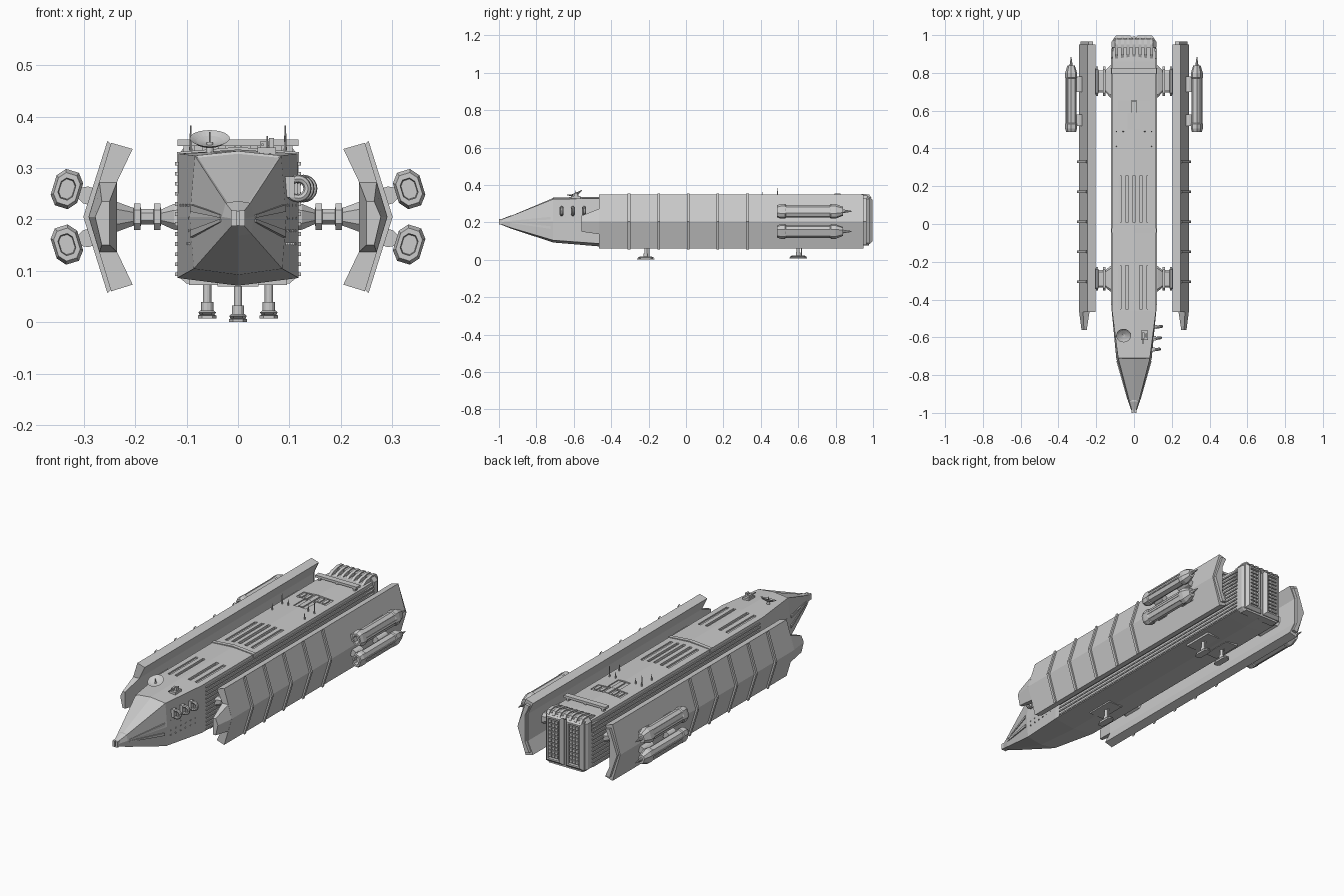
import bpy, bmesh, math
from mathutils import Matrix, Vector


def finish(bm, name):
    bmesh.ops.recalc_face_normals(bm, faces=bm.faces)
    me = bpy.data.meshes.new(name)
    bm.to_mesh(me)
    bm.free()
    ob = bpy.data.objects.new(name, me)
    bpy.context.collection.objects.link(ob)
    return ob


def loft(name, sections, inset=None):
    """Skin rings of 3D points, capped at both ends."""
    bm = bmesh.new()
    rings = [[bm.verts.new(p) for p in s] for s in sections]
    n = len(rings[0])
    for a, b in zip(rings, rings[1:]):
        for i in range(n):
            bm.faces.new((a[i], a[(i + 1) % n], b[(i + 1) % n], b[i]))
    bm.faces.new(rings[0])
    bm.faces.new(rings[-1])
    if inset:
        bmesh.ops.recalc_face_normals(bm, faces=bm.faces)
        inset(bm)
    return finish(bm, name)


def at_y(profile, y, s=1, sx=1.0):
    return [(s * x * sx, y, z) for x, z in profile]


def boxes(name, items):
    """One object from boxes given as x0,x1,y0,y1,z0,z1."""
    bm = bmesh.new()
    for x0, x1, y0, y1, z0, z1 in items:
        m = Matrix.Translation(((x0 + x1) / 2, (y0 + y1) / 2, (z0 + z1) / 2)) @ \
            Matrix.Diagonal((abs(x1 - x0), y1 - y0, z1 - z0, 1))
        bmesh.ops.create_cube(bm, size=1, matrix=m)
    return finish(bm, name)


def cones(name, items, seg=12):
    """Upright cones: x, y, z0, z1, r0, r1."""
    bm = bmesh.new()
    for x, y, z0, z1, r0, r1 in items:
        bmesh.ops.create_cone(bm, cap_ends=True, segments=seg, radius1=r0, radius2=r1,
                              depth=z1 - z0, matrix=Matrix.Translation((x, y, (z0 + z1) / 2)))
    return finish(bm, name)


# Faceted nose and main hull
def ring(y, bc, bx, bz, mx, mz, tx, tz, tc):
    half = [(bx, bz), (mx, mz), (tx, tz)]
    pts = [(0, bc)] + half + [(0, tc)] + [(-x, z) for x, z in reversed(half)]
    return at_y(pts, y)


def nose_panels(bm):
    bm.normal_update()
    top = [f for f in bm.faces if -0.9 < f.calc_center_median().y < -0.75
           and f.normal.z > 0.2 and abs(f.calc_center_median().x) < 0.05]
    bmesh.ops.inset_region(bm, faces=top, thickness=0.007, depth=-0.003)


neck = ring(-0.46, 0.071, 0.118, 0.086, 0.118, 0.205, 0.116, 0.328, 0.336)
loft("nose", [
    ring(-0.99, 0.188, 0.010, 0.190, 0.013, 0.202, 0.010, 0.214, 0.216),
    ring(-0.94, 0.168, 0.026, 0.172, 0.031, 0.205, 0.024, 0.232, 0.236),
    ring(-0.71, 0.092, 0.086, 0.104, 0.094, 0.205, 0.084, 0.324, 0.333), neck], nose_panels)
hull = loft("hull", [
    neck,
    ring(0.86, 0.071, 0.118, 0.086, 0.118, 0.205, 0.116, 0.328, 0.336),
    ring(0.95, 0.074, 0.116, 0.088, 0.116, 0.205, 0.110, 0.325, 0.332)])

# Recessed deck slots, cut and applied; the uncut hull is kept if a solver fails
slots = [(x - 0.008, x + 0.008, 0.01, 0.255, 0.323, 0.36) for x in (-0.074, -0.037, 0.001, 0.037, 0.074)]
slots += [(s * x - 0.008, s * x + 0.008, -0.45, -0.22, 0.323, 0.36) for x in (0.038, 0.078) for s in (1, -1)]
slots += [(-0.034, 0.034, 0.5, 0.588, 0.329, 0.36), (-0.085, 0.085, 0.592, 0.655, 0.327, 0.36)]
cutter = boxes("slot_cutter", slots)
cutter.hide_render = True
for solver in ("EXACT", "FLOAT"):
    mod = hull.modifiers.new("slots", "BOOLEAN")
    mod.object = cutter
    mod.operation = "DIFFERENCE"
    mod.solver = solver
    bpy.context.view_layer.update()
    cut = bpy.data.meshes.new_from_object(hull.evaluated_get(bpy.context.evaluated_depsgraph_get()))
    hull.modifiers.clear()
    zs = [v.co.z for v in cut.vertices]
    if len(zs) > 60 and min(zs) < 0.08:
        hull.data = cut
        break
bpy.data.objects.remove(cutter)

boxes("deck_machinery", [(-0.012, 0.012, 0.51, 0.65, 0.32, 0.335)] +
      [(x - 0.008, x + 0.008, 0.6, 0.645, 0.32, 0.333) for x in (-0.065, -0.035, 0.035, 0.065)])

# Roof ridges across the deck
roof = [(-0.119, 0.31), (0.119, 0.31), (0.119, 0.331), (0, 0.341), (-0.119, 0.331)]
loft("deck_ridge", [at_y(roof, -0.045), at_y(roof, -0.025)])
boxes("rear_deck_bar", [(-0.118, 0.118, 0.795, 0.825, 0.343, 0.355)] +
      [(x - 0.006, x + 0.006, 0.8, 0.82, 0.32, 0.345) for x in (-0.1, 0, 0.1)])

# Lengthwise ribs along hull sides
boxes("side_ribs", [(s * 0.112, s * 0.1225, -0.43, 0.93, z, z + 0.007)
                    for s in (1, -1) for z in [0.09 + 0.0195 * i for i in range(12)]])

# Nose tip, cheek strips and portholes
boxes("nose_sensor", [(s * 0.002, s * 0.014, -1.0, -0.95, 0.187, 0.217) for s in (1, -1)])
for s in (1, -1):
    for za, zb in ((0.206, 0.222), (0.198, 0.172)):
        a, b = Vector((s * 0.033, -0.93, za)), Vector((s * 0.0915, -0.725, zb))
        loft("cheek_strip", [[(p.x + s * dx, p.y, p.z + dz * w) for dx, dz in
                              ((-0.006, -1), (0.002, -1), (0.002, 1), (-0.006, 1))]
                             for p, w in ((a, 0.003), (b, 0.007))])


def side_x(y):
    return 0.094 + (y + 0.71) * 0.096


boxes("portholes", [(s * (side_x(y) - 0.012), s * side_x(y), y - 0.003, y + 0.003, z, z + 0.005)
                    for s in (1, -1) for z in (0.15, 0.175, 0.2, 0.225)
                    for y in [-0.68 + 0.035 * i for i in range(6)]])

# Stern engine block with two grilles and curved top fins
stern = [(-0.1, 0.075), (0.1, 0.075), (0.118, 0.09), (0.118, 0.325), (0.1, 0.345),
         (-0.1, 0.345), (-0.118, 0.325), (-0.118, 0.09)]
loft("stern_block", [at_y(stern, 0.935), at_y(stern, 0.965), at_y(stern, 0.978, 1, 0.93)])
for s in (1, -1):
    def rect(y, d):
        return [(s * x, y, z) for x, z in ((0.006 + d, 0.085 + d), (0.108 - d, 0.085 + d),
                                           (0.108 - d, 0.335 - d), (0.006 + d, 0.335 - d))]
    loft("engine_frame", [rect(0.96, 0), rect(0.982, 0), rect(0.998, 0.014), rect(0.998, 0.022),
                          rect(0.987, 0.024)])
    boxes("engine_grille", [(s * x, s * (x + 0.014), 0.98, 0.996, z, z + 0.014)
                            for x in (0.034, 0.052, 0.07) for z in [0.115 + 0.0195 * i for i in range(10)]])
for i in range(7):
    x = -0.093 + 0.031 * i
    fin = [(0.87, 0.325), (0.9, 0.343), (0.95, 0.352), (0.98, 0.348), (0.992, 0.33), (0.98, 0.32)]
    loft("stern_fin", [[(x + d, y, z) for y, z in fin] for d in (-0.008, 0.008)])

# Side armour shells, front prongs, ribs, pylons and pods
shell = [(0.247, 0.349), (0.291, 0.205), (0.247, 0.06), (0.205, 0.073), (0.235, 0.136), (0.235, 0.274), (0.205, 0.337)]
prong = [(0.27, 0.274), (0.291, 0.205), (0.27, 0.136), (0.235, 0.136), (0.235, 0.274)]
prong_tip = [(0.265, 0.235), (0.278, 0.205), (0.265, 0.15), (0.25, 0.15), (0.25, 0.235)]
rib = [(0.254, 0.353), (0.301, 0.205), (0.254, 0.056), (0.24, 0.07), (0.28, 0.205), (0.24, 0.34)]
end_plate = [(0.24, 0.33), (0.283, 0.205), (0.24, 0.08), (0.217, 0.085), (0.24, 0.136), (0.24, 0.274), (0.217, 0.325)]
c, sn = math.cos(0.3), math.sin(0.3)
octo = [(0.013, 0.037), (0.027, 0.02), (0.027, -0.02), (0.013, -0.037)]
octo += [(-x, -z) for x, z in octo]
pod_steps = [(0.51, 0.5), (0.487, 0.55), (0.487, 0.82), (0.505, 1), (0.53, 1), (0.535, 0.88), (0.77, 0.88),
             (0.775, 1), (0.8, 1), (0.84, 0.6), (0.84, 0.25), (0.885, 0.06)]
for s in (1, -1):
    loft("side_shell", [at_y(shell, -0.465, s), at_y(shell, 0.95, s)])
    loft("shell_prong", [at_y(prong, -0.46, s), at_y(prong_tip, -0.56, s)])
    loft("shell_end_plate", [at_y(end_plate, 0.945, s), at_y(end_plate, 0.965, s)])
    for i in range(5):
        y = -0.305 + 0.1585 * i
        loft("shell_rib", [at_y(rib, y - 0.007, s), at_y(rib, y + 0.007, s)])
    # pylons joining hull and shell
    for y, w in ((0.755, 0.078), (-0.29, 0.062)):
        steps = [(0.11, 1.15, 0.027), (0.125, 1.1, 0.025), (0.15, 0.75, 0.014), (0.151, 1, 0.026), (0.163, 1, 0.026),
                 (0.164, 0.75, 0.015), (0.189, 0.75, 0.015), (0.19, 1, 0.026), (0.202, 1, 0.026),
                 (0.203, 0.75, 0.017), (0.238, 1.1, 0.03)]
        loft("pylon", [[(s * x, y + a * w * k, 0.205 + b * h) for a, b in
                        ((-1, -0.5), (-0.8, -1), (0.8, -1), (1, -0.5), (1, 0.5), (0.8, 1), (-0.8, 1), (-1, 0.5))]
                       for x, k, h in steps])
    # thruster pods
    for v in (1, -1):
        def pod(x, z):
            return s * (0.333 + x * c - z * sn), 0.205 + v * (0.054 + z * c + x * sn)
        loft("thruster_pod", [[(pod(x * k, z * k)[0], y, pod(x * k, z * k)[1]) for x, z in octo]
                              for y, k in pod_steps])
        for y0, y1 in ((0.52, 0.58), (0.7, 0.78)):
            arm = [pod(x, z) for x, z in ((-0.06, -0.017), (-0.038, -0.017), (-0.02, -0.008), (-0.02, 0.008),
                                          (-0.038, 0.017), (-0.06, 0.017))]
            loft("pod_bracket", [[(x, y, z) for x, z in arm] for y in (y0, y1)])
        for z in (-0.012, 0.012):
            bar = [pod(x, z + d) for x, d in ((0.015, -0.005), (0.027, -0.005), (0.027, 0.005), (0.015, 0.005))]
            loft("pod_strip", [[(x, y, q) for x, q in bar] for y in (0.53, 0.775)])

# Landing gear
for x, y, z in ((0, -0.215, 0), (0.06, 0.6, 0.007), (-0.06, 0.6, 0.007)):
    cones("landing_leg", [(x, y, z + 0.03, 0.09, 0.008, 0.008), (x, y, z + 0.01, z + 0.032, 0.012, 0.012),
                          (x, y + 0.018, z + 0.01, 0.085, 0.003, 0.003)])
    foot = [(-0.018, -0.032), (-0.01, -0.046), (0.01, -0.046), (0.018, -0.032)]
    foot += [(-a, -b) for a, b in foot]
    loft("landing_foot", [[(x + a * k, y + b * k, z + h) for a, b in foot]
                          for h, k in ((0, 1), (0.006, 1), (0.007, 0.8), (0.012, 0.95), (0.016, 0.7))])
boxes("gear_wells", [(-0.04, 0.04, -0.29, -0.14, 0.069, 0.08), (-0.095, -0.025, 0.52, 0.68, 0.072, 0.09),
                     (0.025, 0.095, 0.52, 0.68, 0.072, 0.09)])

# Dish antenna on the bow deck
bm = bmesh.new()
tilt = Matrix.Translation((-0.055, -0.59, 0.356)) @ Matrix.Rotation(math.radians(24), 4, "X")
rings = [[bm.verts.new(tilt @ Vector((r * math.cos(a), r * math.sin(a), z)))
          for a in [math.tau * i / 24 for i in range(24)]]
         for r, z in ((0.008, -0.012), (0.026, -0.007), (0.039, 0.002), (0.026, -0.004), (0.006, -0.009))]
for a, b in zip(rings, rings[1:]):
    for i in range(24):
        bm.faces.new((a[i], a[(i + 1) % 24], b[(i + 1) % 24], b[i]))
bm.faces.new(rings[0])
bm.faces.new(rings[-1])
finish(bm, "dish")
cones("dish_mast", [(-0.055, -0.59, 0.325, 0.35, 0.008, 0.006), (-0.055, -0.592, 0.345, 0.37, 0.002, 0.001)])

# Small deck turret and antenna spikes
boxes("deck_turret", [(0.038, 0.074, -0.615, -0.565, 0.325, 0.34), (0.043, 0.055, -0.605, -0.575, 0.34, 0.352),
                      (0.06, 0.07, -0.6, -0.58, 0.34, 0.358), (0.046, 0.05, -0.635, -0.6, 0.343, 0.348)])
cones("antenna_spikes", [(s * x, y, 0.325, z, 0.004, 0.0015) for s in (1, -1)
                         for x, y, z in ((0.092, 0.49, 0.383), (0.057, 0.49, 0.362), (0.092, 0.41, 0.362))], 6)

# Three looped fittings on the right cheek
for y in (-0.545, -0.605, -0.665):
    bpy.ops.mesh.primitive_torus_add(major_segments=20, minor_segments=8, major_radius=0.019, minor_radius=0.008,
                                     location=(side_x(y) + 0.018, y, 0.26), rotation=(math.pi / 2, 0, 0.15))
    bpy.context.object.name = "cheek_loop"
    bpy.ops.object.shade_smooth_by_angle()
    boxes("loop_mount", [(side_x(y) - 0.02, side_x(y) + 0.012, y - 0.011, y + 0.011, 0.243, 0.283)])
